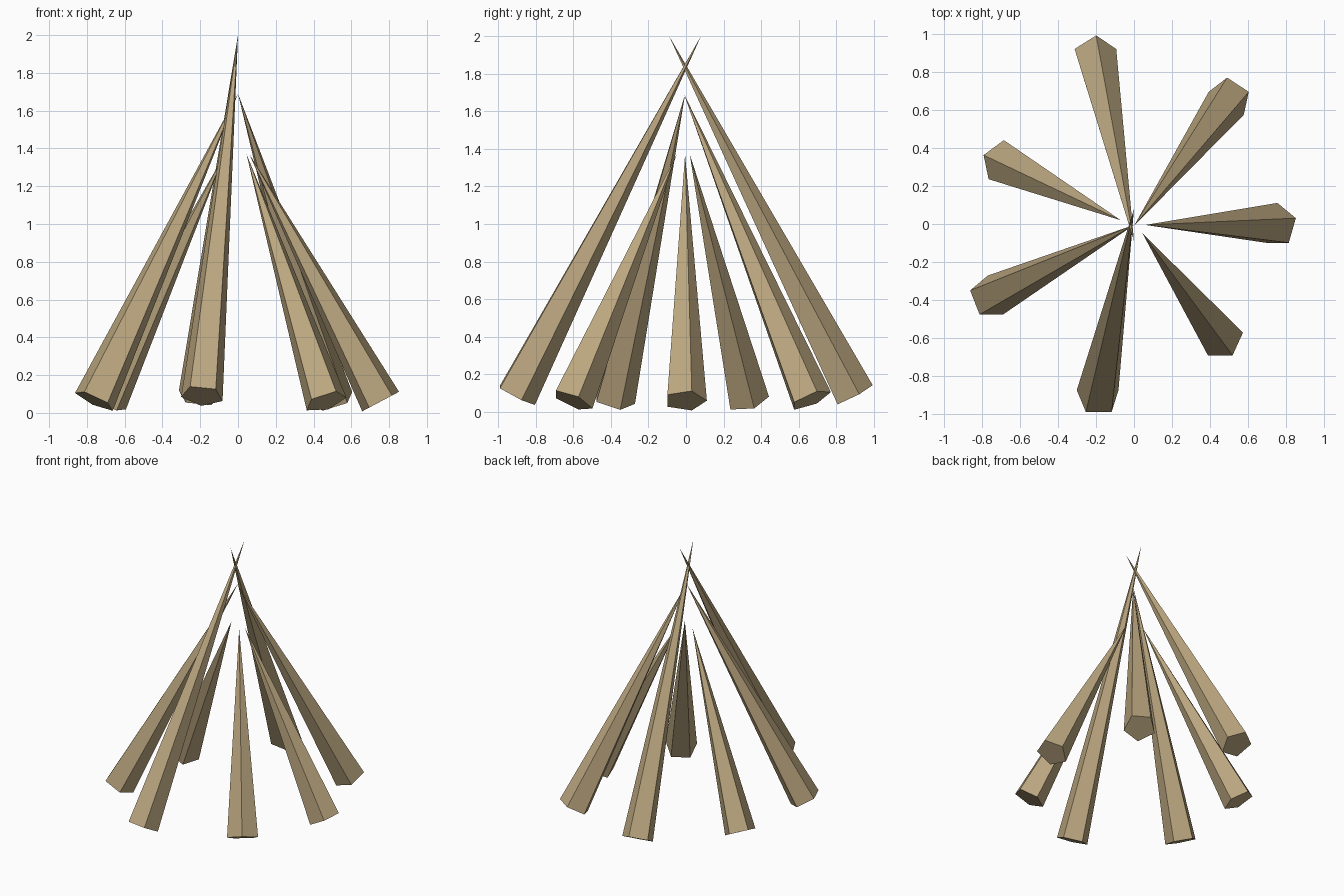
import bpy
from math import asin, atan2
from mathutils import Vector

cube = bpy.data.objects.get("Cube")
if cube:
    bpy.data.objects.remove(cube, do_unlink=True)

# Single bare wood colour
wood = bpy.data.materials.new("tan_wood")
wood.use_nodes = True
colour = (0.50, 0.385, 0.215, 1.0)
wood.diffuse_color = colour
wood.node_tree.nodes["Principled BSDF"].inputs["Base Color"].default_value = colour

BASE_RADIUS = 0.116


def add_pole(name, base, tip):
    """Five-sided tapered pole from the centre of its butt end to its point."""
    base, tip = Vector(base), Vector(tip)
    axis = tip - base
    length = axis.length
    d = axis / length
    # Tip about x, then y, without twisting around the pole
    bpy.ops.mesh.primitive_cone_add(
        vertices=5, radius1=BASE_RADIUS, radius2=0, depth=length,
        location=(base + tip) / 2,
        rotation=(asin(-d.y), atan2(d.x, d.z), 0))
    pole = bpy.context.object
    pole.name = name
    pole.data.materials.append(wood)


# Two tall crossing poles, two middle poles and three short ones
add_pole("tall_front_pole", (-0.19, -0.907, 0.09), (0, 0.08, 2))
add_pole("tall_back_pole", (-0.205, 0.89, 0.09), (0, -0.09, 2))
add_pole("middle_back_left_pole", (0.503, 0.663, 0.065), (0, -0.01, 1.69))
add_pole("middle_front_right_pole", (-0.76, -0.385, 0.065), (0, -0.005, 1.69))
add_pole("short_left_pole", (0.755, -0.005, 0.06), (0.06, -0.005, 1.37))
add_pole("short_front_left_pole", (0.465, -0.605, 0.06), (0.045, -0.05, 1.37))
add_pole("short_right_pole", (-0.696, 0.328, 0.06), (-0.07, 0.02, 1.37))
